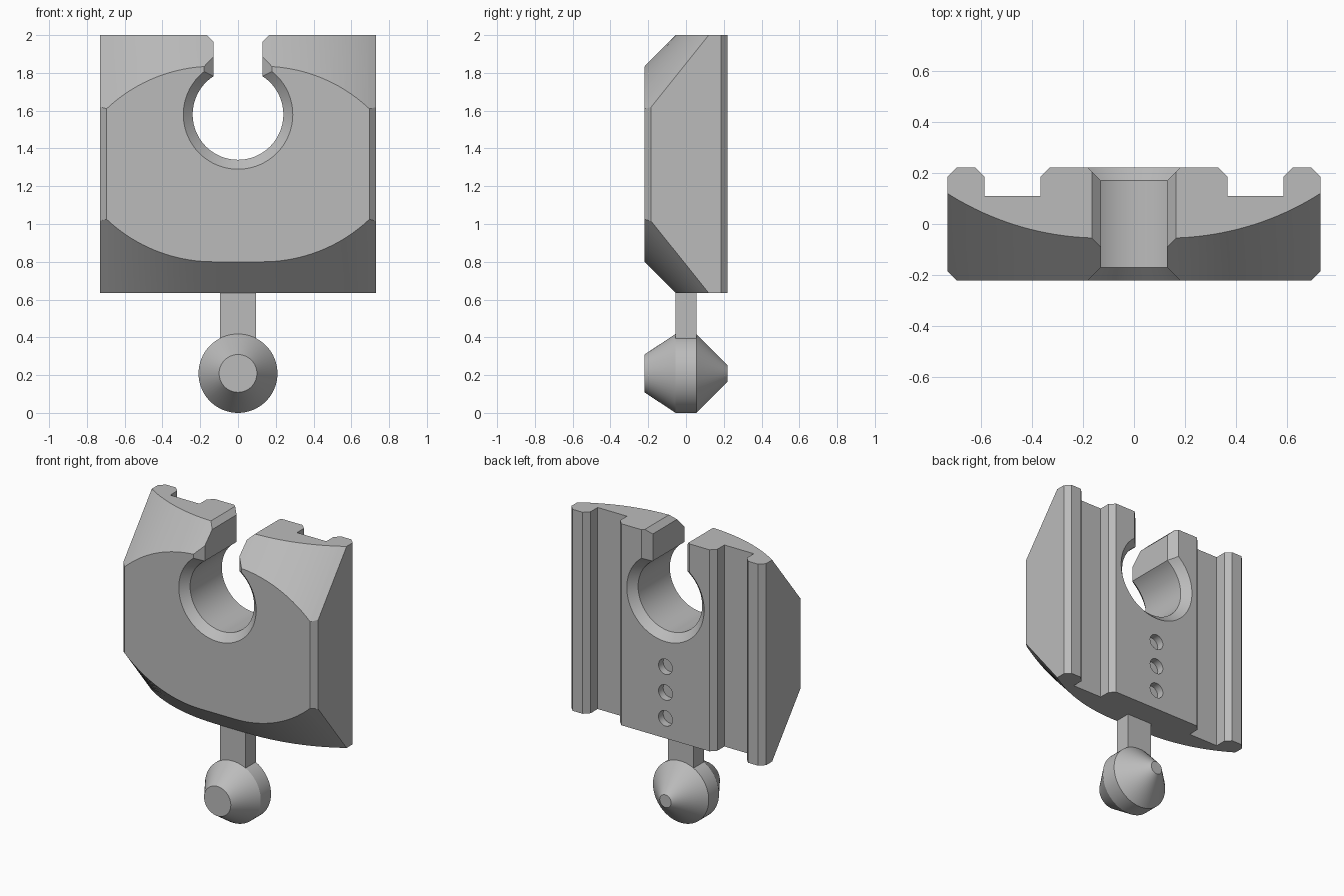
import bpy, bmesh, math

if "Cube" in bpy.data.objects:
    bpy.data.objects.remove(bpy.data.objects["Cube"])

grey = bpy.data.materials.new("light grey")
grey.diffuse_color = (0.5, 0.5, 0.5, 1)
grey.use_nodes = True
grey.node_tree.nodes["Principled BSDF"].inputs["Base Color"].default_value = grey.diffuse_color


def loft(name, rings):
    """Solid skinned through rings of equal point count, capped at both ends."""
    bm = bmesh.new()
    rows = [[bm.verts.new(p) for p in ring] for ring in rings]
    n = len(rows[0])
    for a, b in zip(rows, rows[1:]):
        for i in range(n):
            j = (i + 1) % n
            bm.faces.new((a[i], a[j], b[j], b[i]))
    bm.faces.new(rows[0])
    bm.faces.new(rows[-1])
    bmesh.ops.recalc_face_normals(bm, faces=bm.faces)
    me = bpy.data.meshes.new(name)
    bm.to_mesh(me)
    bm.free()
    ob = bpy.data.objects.new(name, me)
    bpy.context.collection.objects.link(ob)
    me.materials.append(grey)
    return ob


def boolean(target, tool, op):
    mod = target.modifiers.new("cut", 'BOOLEAN')
    mod.object, mod.operation, mod.solver = tool, op, 'EXACT'
    bpy.context.view_layer.objects.active = target
    bpy.ops.object.modifier_apply(modifier=mod.name)
    bpy.data.objects.remove(tool)


def smooth(ob, degrees):
    bpy.ops.object.select_all(action='DESELECT')
    ob.select_set(True)
    bpy.context.view_layer.objects.active = ob
    bpy.ops.object.shade_smooth_by_angle(angle=math.radians(degrees))


def circle(r, y, z, n=64):
    return [(r * math.cos(2 * math.pi * i / n), y, z + r * math.sin(2 * math.pi * i / n))
            for i in range(n)]


# Plate: grooved back profile, extruded upwards
BOTTOM, TOP, FRONT, BACK = 0.635, 2.0, -0.22, 0.22
half = [(0.695, FRONT), (0.73, -0.185), (0.73, 0.185), (0.695, BACK), (0.62, BACK),
        (0.585, 0.185), (0.585, 0.11), (0.365, 0.11), (0.365, 0.185), (0.33, BACK)]
outline = half + [(-x, y) for x, y in reversed(half)]
plate = loft("plate", [[(x, y, z) for x, y in outline] for z in (BOTTOM, TOP)])


# Curved top and bottom slopes, ruled from the front face to the ends
def arc(x, r):
    d = max(abs(x) - 0.13, 0)
    return r - math.sqrt(r * r - d * d)


xs = [0.13 + 0.62 * i / 20 for i in range(21)]
sections = []
for x in [-v for v in reversed(xs)] + xs:
    rise = 0.165 + arc(x, 0.823)
    y_end = -0.055 + arc(x, 1.116)
    # slopes run slightly past the ends so no faces coincide
    e = 0.02
    y_out = y_end + (y_end - FRONT) * e / rise
    y_in, over = FRONT - (y_end - FRONT) * e / rise, rise + e
    sections.append([(x, y_in, BOTTOM + over), (x, y_out, BOTTOM - e), (x, 0.3, BOTTOM - e),
                     (x, 0.3, TOP + e), (x, y_out, TOP + e), (x, y_in, TOP - over)])
boolean(plate, loft("slope_cutter", sections), 'INTERSECT')


# Keyhole opening with chamfered front and back rims
def keyhole(y, grow):
    w, r, z = 0.13 + grow, 0.24 + grow, 1.58
    a0 = math.acos(w / r)
    sweep = math.pi + 2 * a0
    pts = [(w, y, 2.2)]
    pts += [(r * math.cos(a0 - sweep * i / 72), y, z + r * math.sin(a0 - sweep * i / 72))
            for i in range(73)]
    return pts + [(-w, y, 2.2)]


boolean(plate, loft("keyhole_cutter", [keyhole(-0.24, 0.07), keyhole(-0.17, 0),
                                       keyhole(0.17, 0), keyhole(0.24, 0.07)]), 'DIFFERENCE')

# Chamfered slot mouth
mouth = [(-0.1, 1.935), (0.1, 1.935), (0.215, 2.05), (-0.215, 2.05)]
boolean(plate, loft("mouth_cutter", [[(x, y, z) for x, z in mouth] for y in (-0.3, 0.3)]),
        'DIFFERENCE')

# Three shallow round holes in the back
for z in (0.77, 0.945, 1.12):
    boolean(plate, loft("hole_cutter", [circle(0.052, y, z, 32) for y in (0.17, 0.25)]),
            'DIFFERENCE')
smooth(plate, 20)

# Neck
neck = [(-0.095, -0.055), (0.095, -0.055), (0.095, 0.055), (-0.095, 0.055)]
loft("neck", [[(x, y, z) for x, y in neck] for z in (0.35, BOTTOM + 0.01)])

# Double-cone knob, turned about the front-back axis
knob = loft("knob", [circle(r, y, 0.209) for y, r in
                     ((FRONT, 0.1), (-0.055, 0.209), (0.055, 0.209), (BACK, 0.043))])
smooth(knob, 20)
